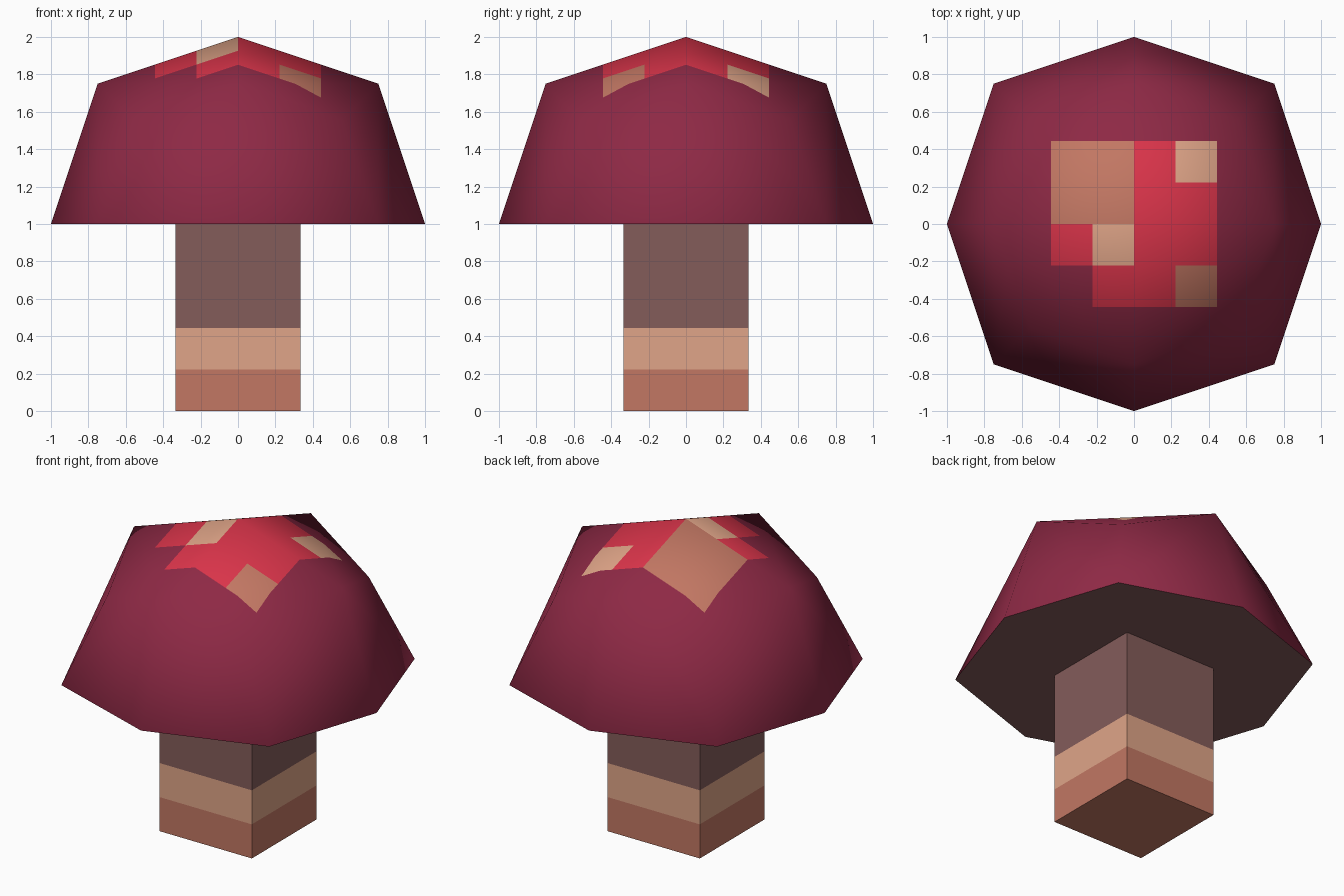
import bpy, bmesh, math
from itertools import product
from mathutils import Vector

if "Cube" in bpy.data.objects:
    bpy.data.objects.remove(bpy.data.objects["Cube"])


def material(name, hex_code):
    srgb = [int(hex_code[i:i + 2], 16) / 255 for i in (0, 2, 4)]
    mat = bpy.data.materials.new(name)
    mat.diffuse_color = [((c + 0.055) / 1.055) ** 2.4 for c in srgb] + [1]
    mat.use_nodes = True
    mat.node_tree.nodes["Principled BSDF"].inputs["Base Color"].default_value = mat.diffuse_color
    return mat


crimson = material("dark crimson", "8E2945")
red = material("bright red", "DA344A")
terracotta = material("terracotta", "C27763")
tan = material("light tan", "E0A588")
mauve = material("mauve brown", "845C5A")

CELL = 2 / 9  # size of one painted square, also the stem band height


def finish(bm, name, mats):
    mesh = bpy.data.meshes.new(name)
    bm.to_mesh(mesh)
    bm.free()
    for m in mats:
        mesh.materials.append(m)
    ob = bpy.data.objects.new(name, mesh)
    bpy.context.collection.objects.link(ob)
    return ob


def cut(bm, faces, axis, value):
    normal = Vector((0, 0, 0))
    normal[axis] = 1
    geom = set(faces)
    for f in faces:
        geom.update(f.edges, f.verts)
    bmesh.ops.bisect_plane(bm, geom=list(geom), dist=1e-5,
                           plane_co=normal * value, plane_no=normal)


# Cap: upper half of a once-rounded cube, as a convex dome
bm = bmesh.new()
scale = {1: 1.0, 2: 0.75, 3: 5 / 9}
for p in product((-1, 0, 1), (-1, 0, 1), (0, 1)):
    if any(p):
        bm.verts.new(Vector(p) * scale[sum(map(abs, p))])
bmesh.ops.convex_hull(bm, input=bm.verts[:])
bmesh.ops.recalc_face_normals(bm, faces=bm.faces[:])
bottom = [f for f in bm.faces if f.normal.z < -0.9]
bmesh.ops.delete(bm, geom=bottom, context='FACES_ONLY')

# Cap patches: cut the crown into squares and colour them from a small map
for axis, i in product((0, 1), (-2, -1, 1, 2)):
    crown = [f for f in bm.faces if all(v.co.z > 0.5 for v in f.verts)
             and f.normal.z > max(abs(f.normal.x), abs(f.normal.y))]
    cut(bm, crown, axis, i * CELL)
patches = ["CRRT", "RLRR", "TTRR", "TTRL"]  # rows from front to back
for f in bm.faces:
    f.smooth = True
    c = f.calc_center_median()
    col, row = math.floor(c.x / CELL) + 2, math.floor(c.y / CELL) + 2
    if 0 <= col < 4 and 0 <= row < 4 and c.z > 0.5:
        f.material_index = "CRTL".index(patches[row][col])
cap = finish(bm, "mushroom_cap", [crimson, red, terracotta, tan])
cap.data.normals_split_custom_set_from_vertices(
    [v.co.normalized() for v in cap.data.vertices])
cap.location.z = 1

# Underside: flat octagon closing the cap, facing down
bm = bmesh.new()
ring = []
for k in range(8):
    r = 1 if k % 2 == 0 else 0.75 * math.sqrt(2)
    a = -k * math.pi / 4
    ring.append(bm.verts.new((r * math.cos(a), r * math.sin(a), 1)))
bm.faces.new(ring)
finish(bm, "cap_underside", [mauve])

# Stem: square column with three coloured bands
bm = bmesh.new()
bmesh.ops.create_cube(bm, size=1)
bmesh.ops.scale(bm, vec=(2 / 3, 2 / 3, 1), verts=bm.verts[:])
bmesh.ops.translate(bm, vec=(0, 0, 0.5), verts=bm.verts[:])
top = [f for f in bm.faces if f.normal.z > 0.9]
bmesh.ops.delete(bm, geom=top, context='FACES_ONLY')
for i in (1, 2):
    cut(bm, bm.faces[:], 2, i * CELL)
for f in bm.faces:
    f.material_index = min(2, int(f.calc_center_median().z / CELL))
finish(bm, "stem", [terracotta, tan, mauve])
